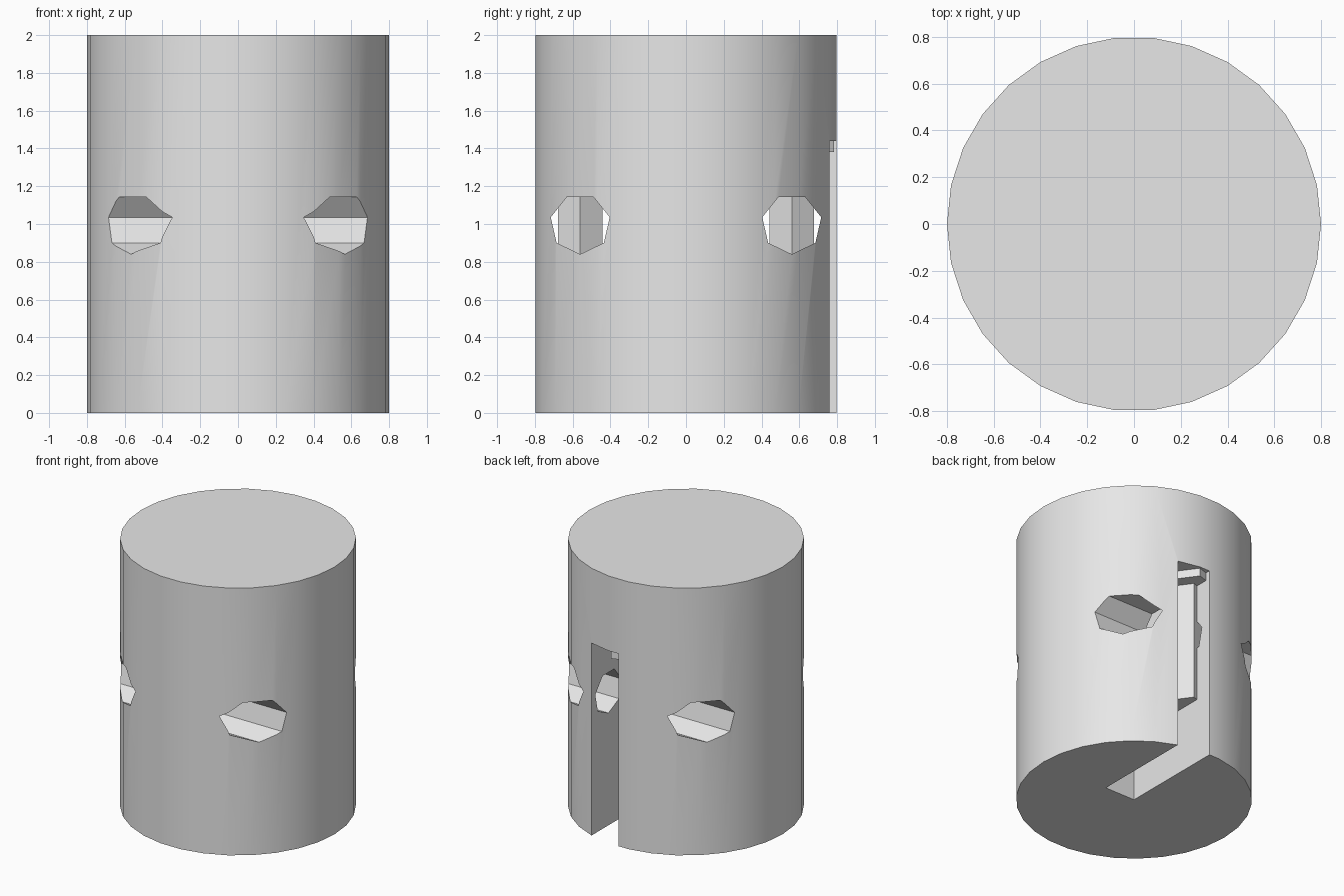
import bpy, bmesh, math
from mathutils import Matrix, Vector

default = bpy.data.objects.get("Cube")
if default:
    bpy.data.objects.remove(default, do_unlink=True)

grey = bpy.data.materials.new("light_grey")
grey.use_nodes = True
grey.diffuse_color = (0.8, 0.8, 0.8, 1)
grey.node_tree.nodes["Principled BSDF"].inputs["Base Color"].default_value = (0.8, 0.8, 0.8, 1)


def finish(name, bm):
    bmesh.ops.recalc_face_normals(bm, faces=bm.faces)
    mesh = bpy.data.meshes.new(name)
    bm.to_mesh(mesh)
    bm.free()
    mesh.materials.append(grey)
    obj = bpy.data.objects.new(name, mesh)
    bpy.context.collection.objects.link(obj)
    return obj


def add_prism(bm, outline, base, u, v, depth):
    """Extrude a 2D outline, laid along u and v from base, by depth."""
    u, v, base = Vector(u), Vector(v), Vector(base)
    face = bm.faces.new([bm.verts.new(base + u * a + v * b) for a, b in outline])
    ext = bmesh.ops.extrude_face_region(bm, geom=[face])
    moved = [g for g in ext["geom"] if isinstance(g, bmesh.types.BMVert)]
    bmesh.ops.translate(bm, verts=moved, vec=Vector(depth))


def ring(sides, radius, start=0):
    steps = [start + math.tau * i / sides for i in range(sides)]
    return [(radius * math.cos(t), radius * math.sin(t)) for t in steps]


X, Y, Z = (1, 0, 0), (0, 1, 0), (0, 0, 1)

# Main cylinder
bm = bmesh.new()
add_prism(bm, ring(30, 0.8), (0, 0, 0), X, Y, (0, 0, 2))
body = finish("body", bm)

# Two seven-sided holes running right through from side to side
bm = bmesh.new()
for y in (-0.56, 0.56):
    add_prism(bm, ring(7, 0.16, -math.pi / 2), (-1, y, 1), Y, Z, (2, 0, 0))
cutters = [finish("hole_cutter", bm)]

# Tall slot in the back, open at the bottom
bm = bmesh.new()
bmesh.ops.create_cube(bm, size=1, matrix=Matrix.Translation((0.125, 0.5, 0.47))
                      @ Matrix.Diagonal((0.25, 1, 1.94, 1)))
cutters.append(finish("slot_cutter", bm))

bpy.context.view_layer.objects.active = body
for cutter in cutters:
    cutter.hide_render = True
    mod = body.modifiers.new("cut", "BOOLEAN")
    mod.operation = "DIFFERENCE"
    mod.solver = "EXACT"
    mod.object = cutter
    bpy.ops.object.modifier_apply(modifier=mod.name)
    bpy.data.objects.remove(cutter, do_unlink=True)

# Smooth barrel with crisp cut edges
bpy.ops.object.select_all(action="DESELECT")
body.select_set(True)
bpy.ops.object.shade_smooth_by_angle(angle=math.radians(30))

# Five-sided pins crossing the holes, each with a flat head
for side, y in (("front", -0.56), ("back", 0.56)):
    bm = bmesh.new()
    add_prism(bm, ring(5, 0.123), (0, y, 0.49), X, Y, (0, 0, 0.9))
    finish(side + "_pin_shaft", bm)
    bm = bmesh.new()
    add_prism(bm, ring(5, 0.234), (0, y, 1.38), X, Y, (0, 0, 0.065))
    finish(side + "_pin_head", bm)
